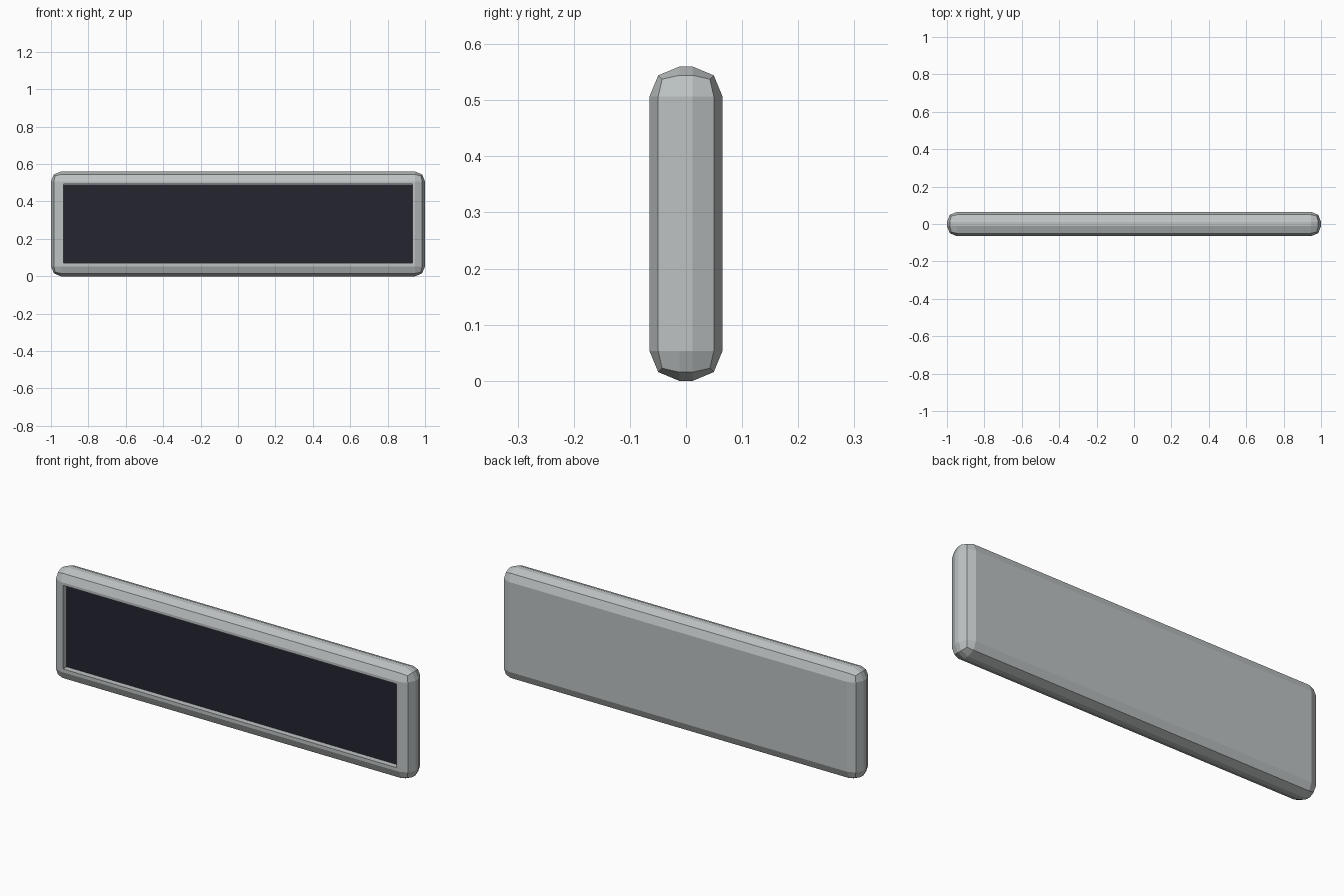
import bpy, bmesh

if "Cube" in bpy.data.objects:
    bpy.data.objects.remove(bpy.data.objects["Cube"])

W, D, H = 2.0, 0.13, 0.56        # overall size
BEVEL = 0.053
OPEN_X, Z0, Z1 = 0.933, 0.07, 0.493   # screen opening
DEPTH = 0.03


def material(name, rgb):
    m = bpy.data.materials.new(name)
    m.diffuse_color = (*rgb, 1)
    m.use_nodes = True
    m.node_tree.nodes["Principled BSDF"].inputs["Base Color"].default_value = m.diffuse_color
    return m


grey = material("casing grey", (0.51, 0.54, 0.54))
dark = material("screen dark", (0.018, 0.018, 0.030))


def box(name, lo, hi, mat):
    bm = bmesh.new()
    bmesh.ops.create_cube(bm, size=1)
    for v in bm.verts:
        v.co = [(a + b) / 2 + c * (b - a) for a, b, c in zip(lo, hi, v.co)]
    me = bpy.data.meshes.new(name)
    bm.to_mesh(me)
    bm.free()
    me.materials.append(mat)
    ob = bpy.data.objects.new(name, me)
    bpy.context.collection.objects.link(ob)
    return ob


# Casing with two-step chamfered edges
casing = box("casing", (-W / 2, -D / 2, 0), (W / 2, D / 2, H), grey)
bm = bmesh.new()
bm.from_mesh(casing.data)
bmesh.ops.bevel(bm, geom=bm.edges[:], offset=BEVEL, segments=2, profile=0.5,
                affect='EDGES', clamp_overlap=True)

# Recess for the screen: inset the front face, fit it to the opening, push it in
bm.normal_update()
front = max((f for f in bm.faces if f.normal.y < -0.99), key=lambda f: f.calc_area())
bmesh.ops.inset_region(bm, faces=[front], thickness=0.015)
for v in front.verts:
    v.co.x = OPEN_X if v.co.x > 0 else -OPEN_X
    v.co.z = Z1 if v.co.z > H / 2 else Z0
bmesh.ops.inset_region(bm, faces=[front], thickness=0.0001, depth=0)
for v in front.verts:
    v.co.y += DEPTH
bm.to_mesh(casing.data)
bm.free()

# Dark screen plate lying on the recess floor
y = -D / 2 + DEPTH
box("screen", (-OPEN_X + 0.001, y - 0.003, Z0 + 0.001),
    (OPEN_X - 0.001, y + 0.003, Z1 - 0.001), dark)
